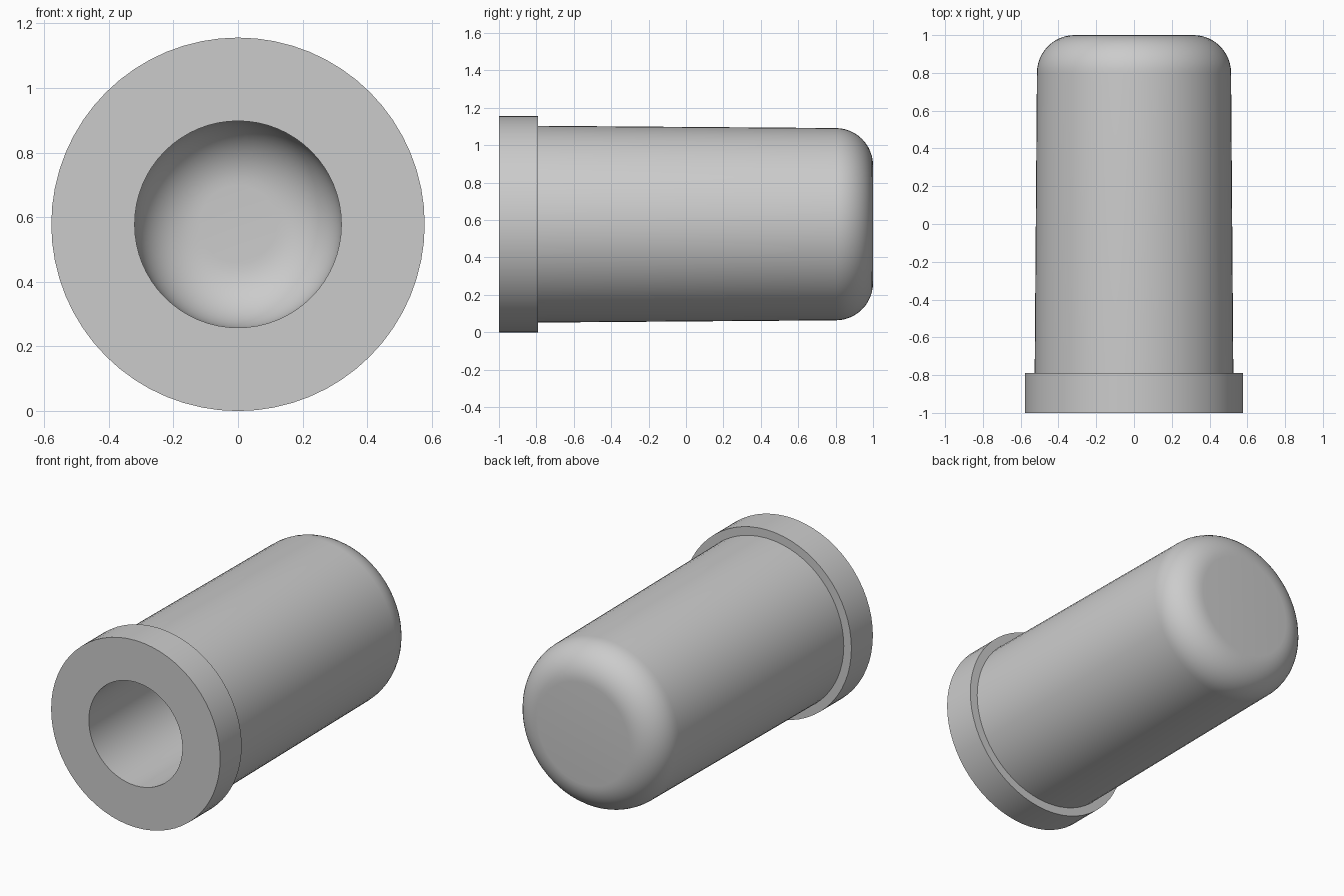
import bpy
import bmesh
from math import pi, sin, cos, radians
from mathutils import Vector

cube = bpy.data.objects.get("Cube")
if cube:
    bpy.data.objects.remove(cube, do_unlink=True)

SEGMENTS = 64
FLANGE_R = 0.578
FILLET = 0.2

# Single plain grey material
grey = bpy.data.materials.new("plain grey")
grey.use_nodes = True
colour = (0.6, 0.6, 0.6, 1)
grey.diffuse_color = colour
grey.node_tree.nodes["Principled BSDF"].inputs["Base Color"].default_value = colour


def fillet(wall_r, end_y, steps=12):
    """Quarter-round from a cylinder wall to a flat end, as (radius, y)."""
    return [(wall_r - FILLET + FILLET * cos(a), end_y - FILLET + FILLET * sin(a))
            for a in (i * pi / 2 / steps for i in range(steps + 1))]


# Half section: closed outer end, tapered wall, flange, blind bore
outer = [(0, 1)] + fillet(0.514, 1)[::-1]
flange = [(0.526, -0.79), (FLANGE_R, -0.79), (FLANGE_R, -1)]
bore = [(0.32, -1)] + fillet(0.32, 0.8) + [(0, 0.8)]
profile = outer + flange + bore

# Revolve the section about the long axis
bm = bmesh.new()
verts = [bm.verts.new((r, y, 0)) for r, y in profile]
edges = [bm.edges.new(pair) for pair in zip(verts, verts[1:])]
bmesh.ops.spin(bm, geom=verts + edges, cent=(0, 0, 0), axis=(0, 1, 0),
               angle=2 * pi, steps=SEGMENTS)
bmesh.ops.remove_doubles(bm, verts=bm.verts[:], dist=0.0001)
bmesh.ops.recalc_face_normals(bm, faces=bm.faces[:])
bmesh.ops.translate(bm, verts=bm.verts[:], vec=Vector((0, 0, FLANGE_R)))

mesh = bpy.data.meshes.new("flanged_sleeve")
bm.to_mesh(mesh)
bm.free()
mesh.materials.append(grey)
sleeve = bpy.data.objects.new("flanged_sleeve", mesh)
bpy.context.collection.objects.link(sleeve)

# Smooth the round surfaces, keep the rims crisp
bpy.ops.object.select_all(action="DESELECT")
sleeve.select_set(True)
bpy.context.view_layer.objects.active = sleeve
bpy.ops.object.shade_smooth_by_angle(angle=radians(30))
